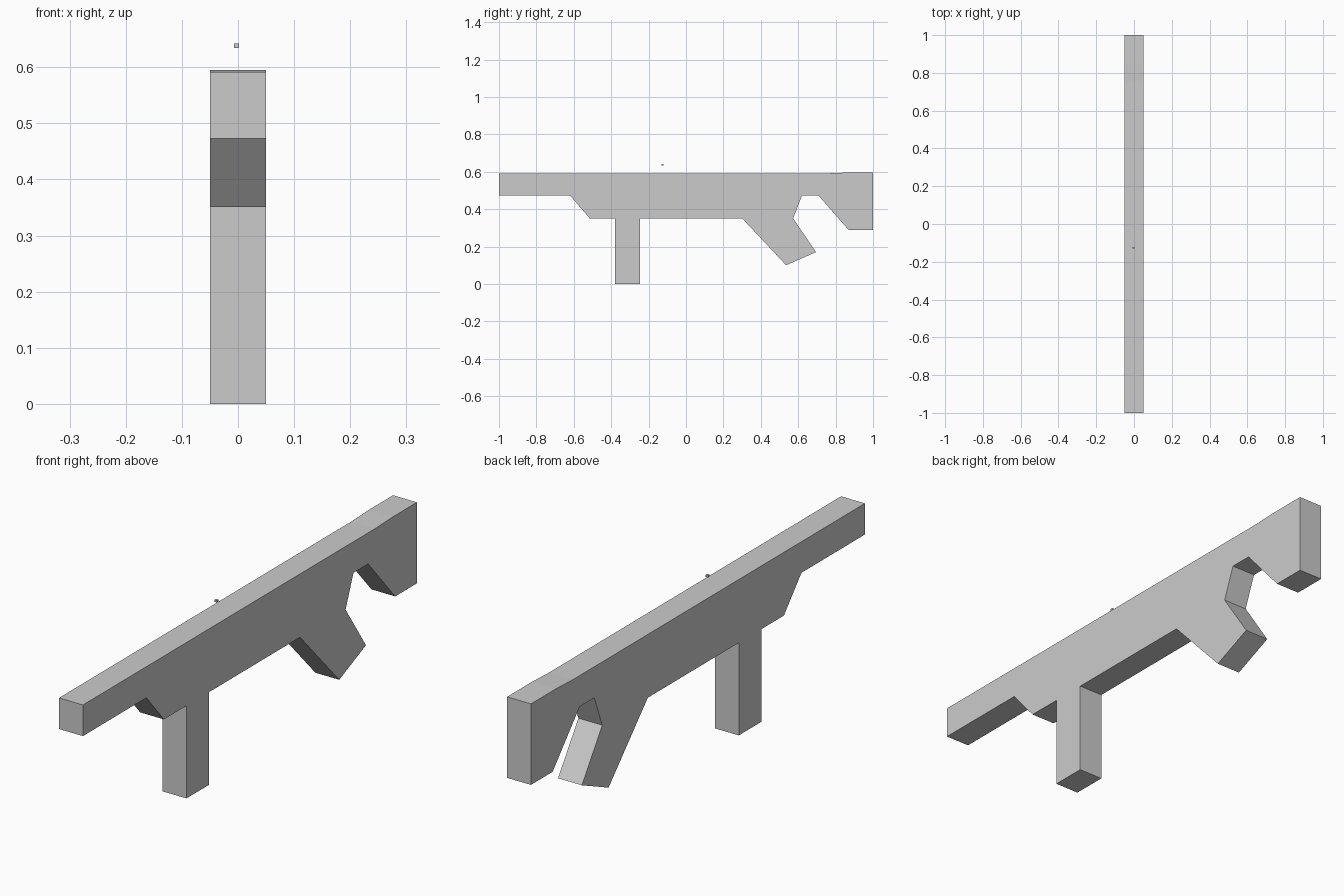
import bpy
import bmesh

if "Cube" in bpy.data.objects:
    bpy.data.objects.remove(bpy.data.objects["Cube"])


def extrude_profile(name, points, x0, x1):
    """Extrude a side outline (y, z) between two x positions."""
    bm = bmesh.new()
    face = bm.faces.new([bm.verts.new((x0, y, z)) for y, z in points])
    ext = bmesh.ops.extrude_face_region(bm, geom=[face])
    moved = [g for g in ext["geom"] if isinstance(g, bmesh.types.BMVert)]
    bmesh.ops.translate(bm, verts=moved, vec=(x1 - x0, 0, 0))
    bmesh.ops.recalc_face_normals(bm, faces=bm.faces)
    mesh = bpy.data.meshes.new(name)
    bm.to_mesh(mesh)
    bm.free()
    obj = bpy.data.objects.new(name, mesh)
    bpy.context.collection.objects.link(obj)
    return obj


# Body outline: barrel, magazine, grip and stock in one slab
barrel = [(-1.0, 0.591), (-1.0, 0.473), (-0.62, 0.473), (-0.515, 0.351)]
magazine = [(-0.38, 0.351), (-0.38, 0.0), (-0.245, 0.0), (-0.245, 0.351)]
grip = [(0.30, 0.351), (0.535, 0.10), (0.695, 0.17), (0.573, 0.351)]
stock = [(0.62, 0.473), (0.708, 0.473), (0.87, 0.288), (1.0, 0.288),
         (1.0, 0.595), (0.85, 0.595), (0.75, 0.591)]
extrude_profile("body", barrel + magazine + grip + stock, -0.05, 0.05)

# Tiny sight bead floating above the body
bead = [(-0.13, 0.634), (-0.121, 0.634), (-0.121, 0.642), (-0.13, 0.642)]
extrude_profile("sight_bead", bead, -0.007, 0.002)
